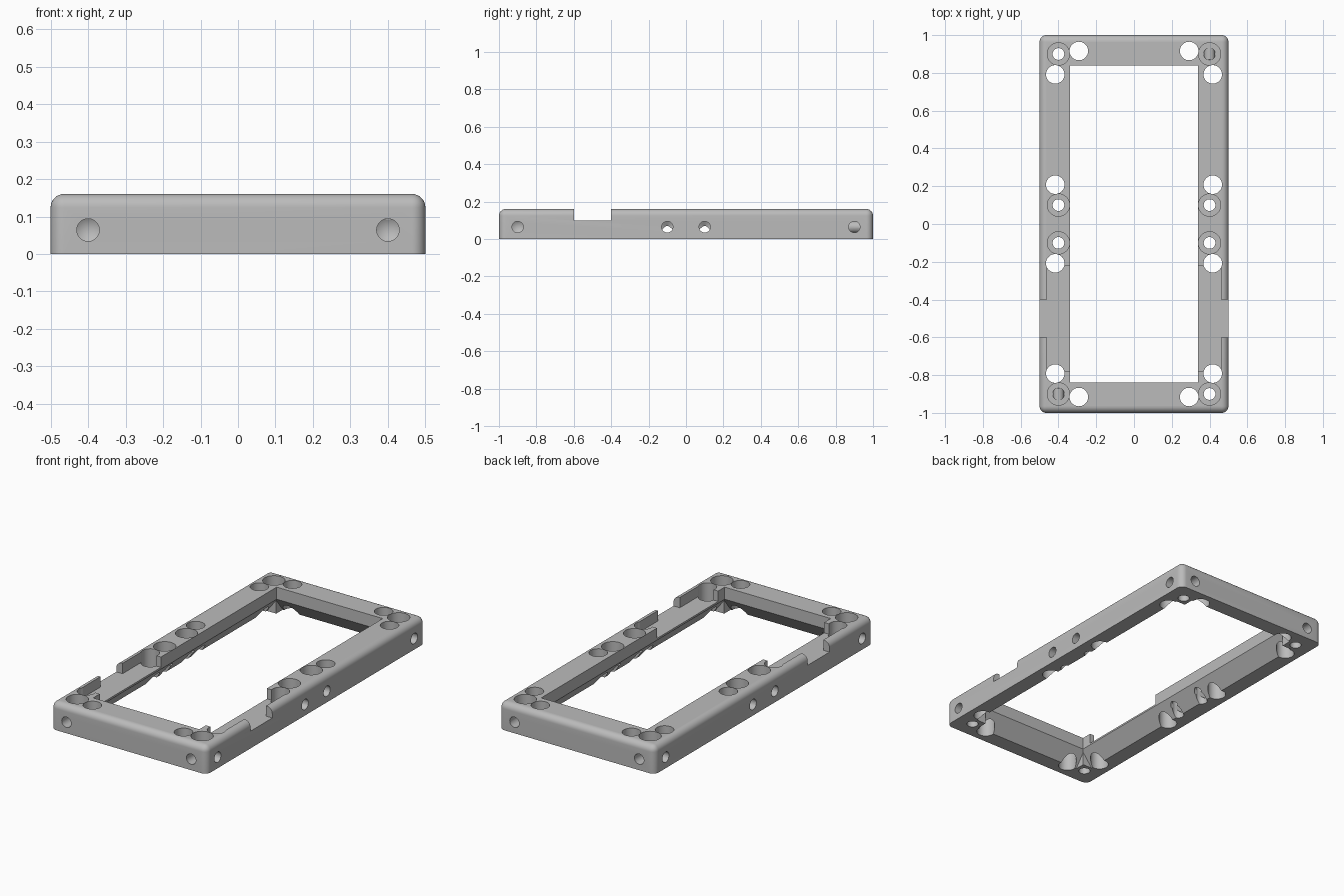
import bpy, bmesh, math
from mathutils import Vector, Matrix

cube = bpy.data.objects.get("Cube")
if cube:
    bpy.data.objects.remove(cube, do_unlink=True)

HALF_X, HALF_Y, HEIGHT = 0.5, 1.0, 0.16
FLOOR = 0.1          # height of notch, recess and counterbore floors
LIP = 0.09           # where the inner wall starts to slope outwards


def finish(name, bm):
    bmesh.ops.recalc_face_normals(bm, faces=bm.faces)
    mesh = bpy.data.meshes.new(name)
    bm.to_mesh(mesh)
    bm.free()
    ob = bpy.data.objects.new(name, mesh)
    bpy.context.collection.objects.link(ob)
    return ob


def add_box(bm, lo, hi):
    lo, hi = Vector(lo), Vector(hi)
    m = Matrix.Translation((lo + hi) / 2) @ Matrix.Diagonal((hi - lo).to_4d())
    return bmesh.ops.create_cube(bm, size=1, matrix=m)["verts"]


def add_drill(bm, profile, start, direction=(0, 0, 1)):
    """Turn a (radius, depth) profile and aim it from start along direction."""
    tmp = bmesh.new()
    verts = [tmp.verts.new((r, 0, d)) for r, d in profile]
    edges = [tmp.edges.new(pair) for pair in zip(verts, verts[1:])]
    bmesh.ops.spin(tmp, geom=verts + edges, cent=(0, 0, 0), axis=(0, 0, 1),
                   angle=math.tau, steps=40)
    bmesh.ops.remove_doubles(tmp, verts=tmp.verts, dist=1e-5)
    turn = Vector(direction).to_track_quat('Z', 'Y').to_matrix().to_4x4()
    tmp.transform(Matrix.Translation(start) @ turn)
    mesh = bpy.data.meshes.new("temporary")
    tmp.to_mesh(mesh)
    tmp.free()
    bm.from_mesh(mesh)
    bpy.data.meshes.remove(mesh)


def subtract(ob, cutter):
    cutter.hide_render = True
    mod = ob.modifiers.new("cut", 'BOOLEAN')
    mod.operation, mod.solver, mod.object = 'DIFFERENCE', 'EXACT', cutter
    bpy.context.view_layer.objects.active = ob
    bpy.ops.object.modifier_apply(modifier=mod.name)
    bpy.data.objects.remove(cutter, do_unlink=True)


SIGNS = [(sx, sy) for sx in (-1, 1) for sy in (-1, 1)]

# Block with rounded top and upright edges
bm = bmesh.new()
add_box(bm, (-HALF_X, -HALF_Y, 0), (HALF_X, HALF_Y, HEIGHT))
rounded = [e for e in bm.edges if max(v.co.z for v in e.verts) > 0.01]
bmesh.ops.bevel(bm, geom=rounded, offset=0.036, offset_type='OFFSET',
                segments=8, profile=0.5, affect='EDGES')
frame = finish("frame", bm)

# Window opening: straight lip above, flared below
bm = bmesh.new()
slope = 0.07 / LIP
rings = []
for z, grow in ((-0.05, 0.07 + 0.05 * slope), (LIP, 0), (0.3, 0)):
    x, y = 0.34 + grow, 0.84 + grow
    rings.append([bm.verts.new((sx * x, sy * y, z))
                  for sx, sy in ((-1, -1), (1, -1), (1, 1), (-1, 1))])
for a, b in zip(rings, rings[1:]):
    for i in range(4):
        j = (i + 1) % 4
        bm.faces.new((a[i], a[j], b[j], b[i]))
bm.faces.new(rings[0])
bm.faces.new(rings[-1])
opening = finish("opening_cutter", bm)

# Square corner posts left standing inside the flare
bm = bmesh.new()
for sx, sy in SIGNS:
    xs, ys = sorted((sx * 0.35, sx * 0.7)), sorted((sy * 0.85, sy * 1.2))
    add_box(bm, (xs[0], ys[0], -0.2), (xs[1], ys[1], 0.2))
subtract(opening, finish("corner_posts", bm))
subtract(frame, opening)

# Shallow recess inside the long rails, and the notch across them
for name, x, y0, y1 in (("recess_cutter", 0.46, -0.78, -0.22),
                        ("notch_cutter", 0.7, -0.6, -0.4)):
    bm = bmesh.new()
    add_box(bm, (-x, y0, FLOOR), (x, y1, 0.3))
    subtract(frame, finish(name, bm))

# Counterbored screw holes
bm = bmesh.new()
screw = [(0, -0.1), (0.031, -0.1), (0.031, FLOOR), (0.059, FLOOR),
         (0.059, 0.3), (0, 0.3)]
for sx, sy in SIGNS:
    for y in (0.1, 0.9):
        add_drill(bm, screw, (sx * 0.4, sy * y, 0))
subtract(frame, finish("screw_cutter", bm))

# Wide magnet holes right through
bm = bmesh.new()
magnet = [(0, -0.1), (0.049, -0.1), (0.049, 0.3), (0, 0.3)]
for sx, sy in SIGNS:
    for x, y in ((0.292, 0.916), (0.417, 0.792), (0.417, 0.208)):
        add_drill(bm, magnet, (sx * x, sy * y, 0))
subtract(frame, finish("magnet_cutter", bm))

# Horizontal drilled holes with pointed ends, in the sides and the ends
pin = [(0, -0.1), (0.03, -0.1), (0.03, 0.13), (0, 0.148)]
bm = bmesh.new()
for sx, sy in SIGNS:
    for y in (0.1, 0.9):
        add_drill(bm, pin, (sx * HALF_X, sy * y, 0.064), (-sx, 0, 0))
subtract(frame, finish("side_pin_cutter", bm))
bm = bmesh.new()
for sx, sy in SIGNS:
    add_drill(bm, pin, (sx * 0.4, sy * HALF_Y, 0.064), (0, -sy, 0))
subtract(frame, finish("end_pin_cutter", bm))

# Plain grey plastic
grey = bpy.data.materials.new("grey_plastic")
grey.use_nodes = True
colour = (0.5, 0.5, 0.5, 1)
grey.diffuse_color = colour
grey.node_tree.nodes["Principled BSDF"].inputs["Base Color"].default_value = colour
frame.data.materials.clear()
frame.data.materials.append(grey)
for poly in frame.data.polygons:
    poly.material_index = 0

bpy.ops.object.select_all(action='DESELECT')
frame.select_set(True)
bpy.context.view_layer.objects.active = frame
bpy.ops.object.shade_smooth_by_angle(angle=math.radians(30))
